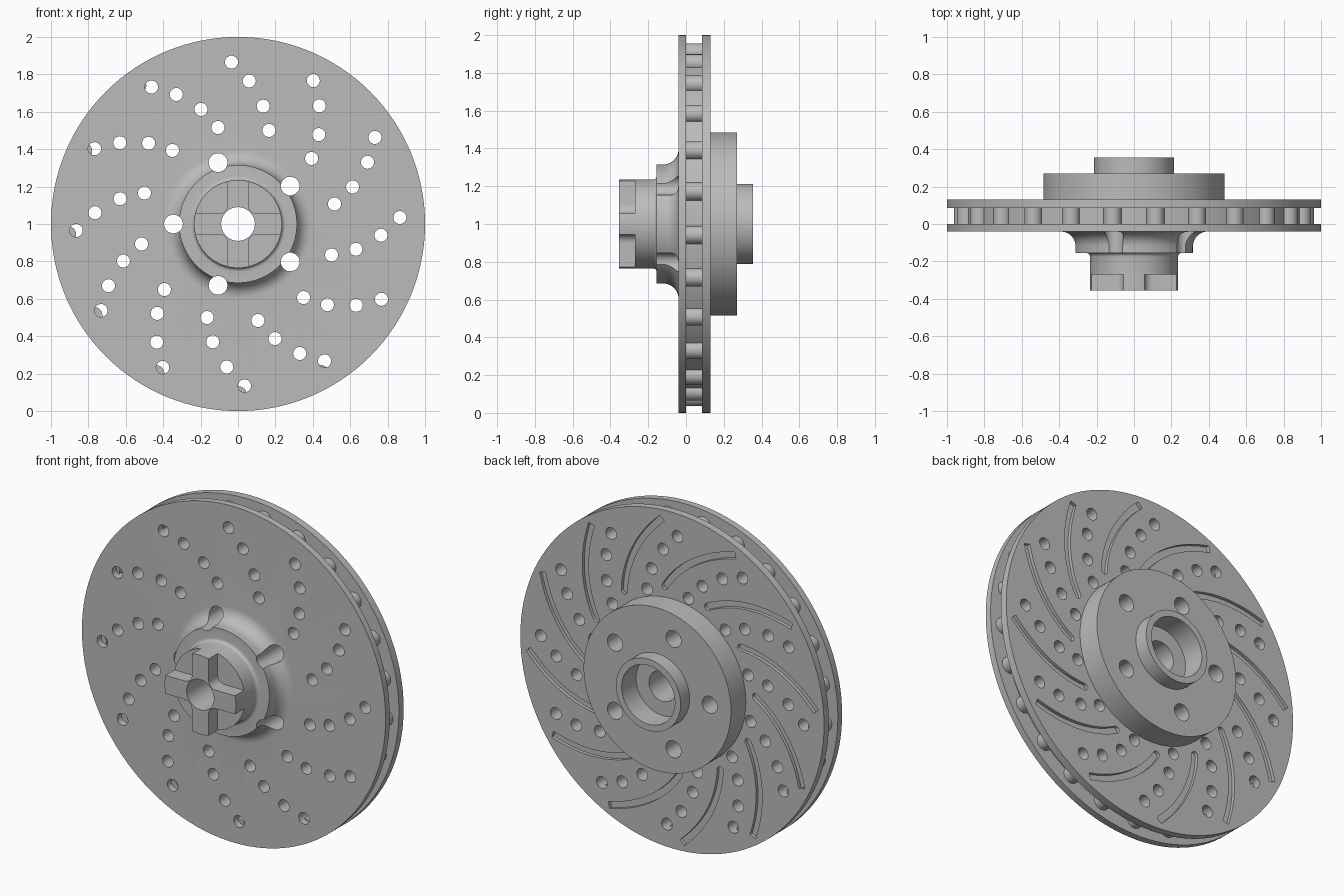
import bpy, bmesh
from math import sin, cos, pi, radians, asin
from mathutils import Vector

if "Cube" in bpy.data.objects:
    bpy.data.objects.remove(bpy.data.objects["Cube"])

steel = bpy.data.materials.new("plain_grey_steel")
steel.use_nodes = True
GREY = (0.5, 0.5, 0.5, 1)
steel.diffuse_color = GREY
steel.node_tree.nodes["Principled BSDF"].inputs["Base Color"].default_value = GREY


def polar(radius, degrees):
    a = radians(degrees)
    return radius * cos(a), radius * sin(a)


def arc(cx, cz, radius, start, end, steps):
    pts = []
    for i in range(steps + 1):
        px, pz = polar(radius, start + (end - start) * i / steps)
        pts.append((cx + px, cz + pz))
    return pts


def circle(cx, cz, radius, sides):
    return arc(cx, cz, radius, 0, 360, sides)[:-1]


def prism(bm, pts, y0, y1):
    """Extrude an outline along y, around the axle at z = 1."""
    front = [bm.verts.new((x, y0, 1 + z)) for x, z in pts]
    back = [bm.verts.new((x, y1, 1 + z)) for x, z in pts]
    bm.faces.new(front)
    bm.faces.new(back[::-1])
    for i in range(len(pts)):
        j = (i + 1) % len(pts)
        bm.faces.new((front[j], front[i], back[i], back[j]))


def finish(bm, name):
    bmesh.ops.recalc_face_normals(bm, faces=bm.faces[:])
    mesh = bpy.data.meshes.new(name)
    bm.to_mesh(mesh)
    bm.free()
    mesh.materials.append(steel)
    obj = bpy.data.objects.new(name, mesh)
    bpy.context.collection.objects.link(obj)
    return obj


def activate(obj):
    bpy.ops.object.select_all(action='DESELECT')
    obj.select_set(True)
    bpy.context.view_layer.objects.active = obj


def cut(obj, cutter):
    cutter.hide_render = True
    mod = obj.modifiers.new("cut", 'BOOLEAN')
    mod.operation = 'DIFFERENCE'
    mod.solver = 'EXACT'
    mod.object = cutter
    activate(obj)
    bpy.ops.object.modifier_apply(modifier=mod.name)
    bpy.data.objects.remove(cutter)


def smooth(obj):
    activate(obj)
    bpy.ops.object.shade_smooth_by_angle(angle=radians(30))


# Turned body: mounting ring, hat, two discs with a vent groove, flared hub
profile = [(.09, .22), (.175, .22), (.175, .355), (.213, .355), (.213, .27),
           (.485, .27), (.485, .13), (1, .13), (1, .085), (.91, .085),
           (.91, 0), (1, 0), (1, -.04)]
profile += arc(.395, -.12, .08, 90, 180, 10)
profile += [(.315, -.155)]
profile += arc(.255, -.175, .02, 90, 180, 5)
profile += [(.235, -.27), (.09, -.27)]
bm = bmesh.new()
ring = [bm.verts.new((r, y, 1)) for r, y in profile]
edges = [bm.edges.new((ring[i - 1], ring[i])) for i in range(len(ring))]
bmesh.ops.spin(bm, geom=ring + edges, cent=(0, 0, 1), axis=(0, 1, 0),
               angle=2 * pi, steps=128, use_merge=True)
bmesh.ops.remove_doubles(bm, verts=bm.verts[:], dist=1e-5)
body = finish(bm, "brake_rotor_body")

# Spiral rows of cooling holes and the five bolt holes
bm = bmesh.new()
row = [(.866, 2.3), (.767, -4.5), (.644, -12.1), (.527, -18.3)]
for k in range(12):
    for r, a in row:
        prism(bm, circle(*polar(r, a + 30 * k), .035, 24), -.1, .2)
for k in range(5):
    prism(bm, circle(*polar(.345, 180 + 72 * k), .05, 32), -.22, .35)
cut(body, finish(bm, "drill_cutter"))

# Curved wiping slots sunk into the back disc
bm = bmesh.new()
STEPS = 14
HALF = .02
for k in range(12):
    path = []
    for i in range(STEPS + 1):
        t = i / STEPS
        path.append(Vector(polar(.55 + .40 * t, 55 + 31 * t + 30 * k)))
    left, right = [], []
    for i, p in enumerate(path):
        d = (path[min(i + 1, STEPS)] - path[max(i - 1, 0)]).normalized()
        n = Vector((-d.y, d.x)) * HALF
        left.append(p + n)
        right.append(p - n)
    # rounded inner end
    d = (path[1] - path[0]).normalized()
    n = Vector((-d.y, d.x))
    cap = [path[0] + HALF * (n * cos(a) - d * sin(a))
           for a in (pi * j / 6 for j in range(1, 6))]
    prism(bm, [tuple(p) for p in left[::-1] + cap + right], .11, .16)
cut(body, finish(bm, "slot_cutter"))
smooth(body)

# Pillars between the two discs
bm = bmesh.new()
PILLARS = 25
for k in range(PILLARS):
    prism(bm, circle(*polar(.915, 360 * k / PILLARS - 90), .048, 24), 0, .085)
smooth(finish(bm, "vent_pillars"))

# Cross-shaped drive dog on the front of the hub
ARM = .055
FILLET = .045
RIM = .235
tip = asin(ARM / RIM) * 180 / pi
outline = []
for q in range(4):
    quarter = arc(0, 0, RIM, -tip, tip, 6)
    quarter += arc(ARM + FILLET, ARM + FILLET, FILLET, 270, 180, 6)
    c, s = round(cos(q * pi / 2)), round(sin(q * pi / 2))
    outline += [(x * c - z * s, x * s + z * c) for x, z in quarter]
bm = bmesh.new()
prism(bm, outline, -.355, -.268)
dog = finish(bm, "drive_dog")
bm = bmesh.new()
prism(bm, circle(0, 0, .09, 64), -.4, -.2)
cut(dog, finish(bm, "bore_cutter"))
smooth(dog)
